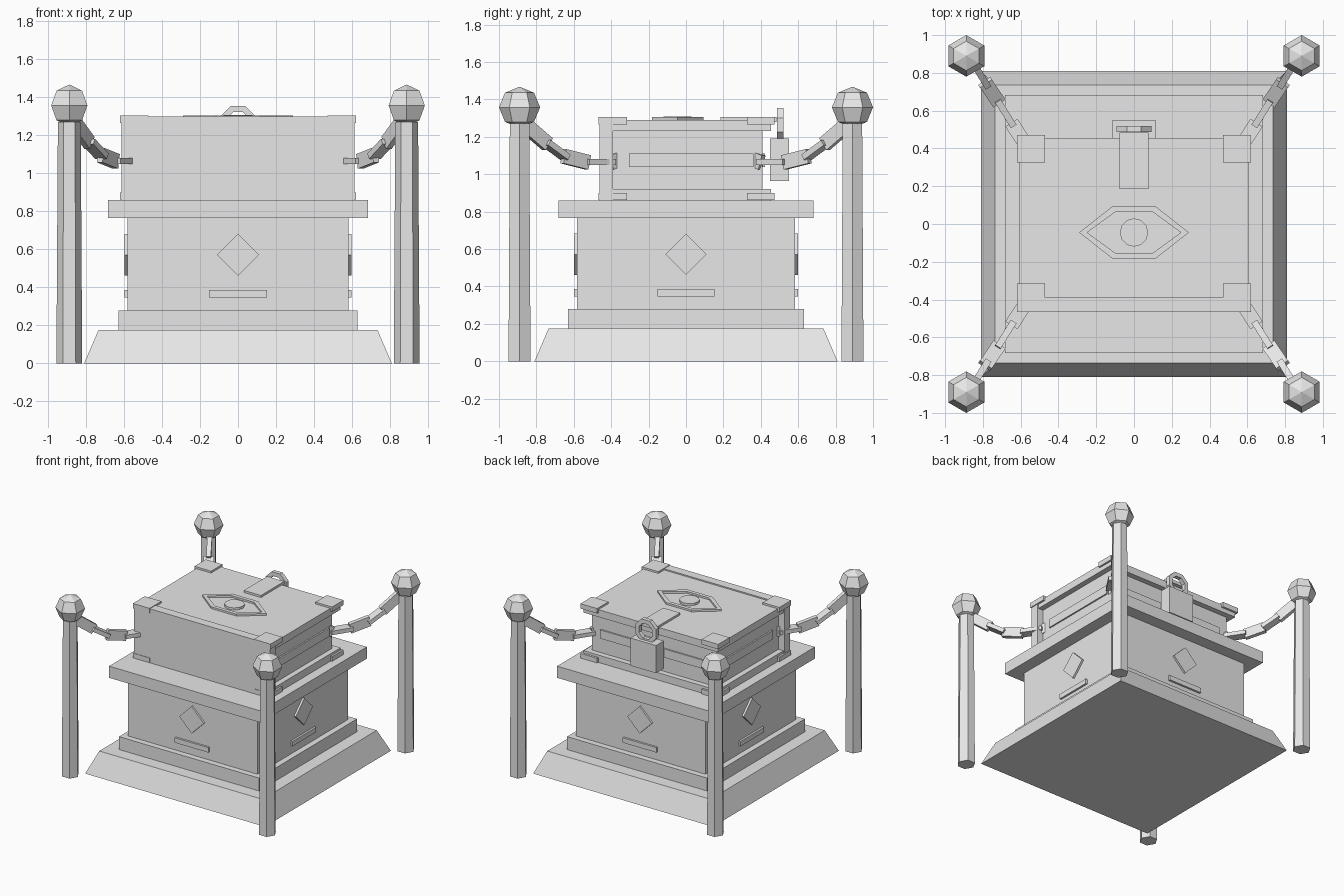
import bpy, bmesh, math
from mathutils import Vector, Matrix

if "Cube" in bpy.data.objects:
    bpy.data.objects.remove(bpy.data.objects["Cube"])

stone = bpy.data.materials.new("light_grey")
stone.diffuse_color = (0.8, 0.8, 0.8, 1)
stone.use_nodes = True
stone.node_tree.nodes["Principled BSDF"].inputs["Base Color"].default_value = stone.diffuse_color


def finish(name, bm, matrix=None):
    bmesh.ops.recalc_face_normals(bm, faces=bm.faces)
    me = bpy.data.meshes.new(name)
    bm.to_mesh(me)
    bm.free()
    me.materials.append(stone)
    ob = bpy.data.objects.new(name, me)
    if matrix:
        ob.matrix_world = matrix
    bpy.context.collection.objects.link(ob)
    return ob


def box(name, x0, x1, y0, y1, z0, z1):
    bm = bmesh.new()
    size = Vector((x1 - x0, y1 - y0, z1 - z0))
    mid = Vector((x0 + x1, y0 + y1, z0 + z1)) / 2
    bmesh.ops.create_cube(bm, size=1, matrix=Matrix.Translation(mid) @ Matrix.Diagonal(size.to_4d()))
    return finish(name, bm)


def prism(name, outer, depth, matrix, inner=None):
    """Extrude an outline along local z; an inner outline turns it into a frame."""
    bm = bmesh.new()
    rings = []
    for pts in [outer] + ([inner] if inner else []):
        rings.append([[bm.verts.new((x, y, z)) for x, y in pts] for z in (0, depth)])
    n = len(outer)
    for low, high in rings:
        for i in range(n):
            j = (i + 1) % n
            bm.faces.new((low[i], low[j], high[j], high[i]))
    for level in (0, 1):
        if inner:
            a, b = rings[0][level], rings[1][level]
            for i in range(n):
                j = (i + 1) % n
                bm.faces.new((a[i], a[j], b[j], b[i]))
        else:
            bm.faces.new(rings[0][level])
    return finish(name, bm, matrix)


def polygon(r, n, start=0.0):
    return [(r * math.cos(start + math.tau * i / n), r * math.sin(start + math.tau * i / n)) for i in range(n)]


# Pedestal: sloped plinth, step, body and top slab
bm = bmesh.new()
bmesh.ops.create_cone(bm, cap_ends=True, segments=4, radius1=0.81 * math.sqrt(2),
                      radius2=0.735 * math.sqrt(2), depth=0.175,
                      matrix=Matrix.Translation((0, 0, 0.0875)) @ Matrix.Rotation(math.pi / 4, 4, 'Z'))
finish("plinth", bm)
box("pedestal_step", -0.63, 0.63, -0.63, 0.63, 0.175, 0.28)
box("pedestal_body", -0.582, 0.582, -0.582, 0.582, 0.28, 0.765)
box("pedestal_slab", -0.683, 0.683, -0.683, 0.683, 0.765, 0.86)

# Diamond and bar ornaments on each pedestal side
diamond = polygon(0.11, 4)
bar = [(-0.152, -0.02), (0.152, -0.02), (0.152, 0.02), (-0.152, 0.02)]
for k in range(4):
    side = Matrix.Rotation(k * math.pi / 2, 4, 'Z')
    upright = Matrix.Rotation(math.pi / 2, 4, 'X')
    prism("diamond_ornament", diamond, 0.028, side @ Matrix.Translation((0, -0.57, 0.572)) @ upright)
    prism("bar_ornament", bar, 0.028, side @ Matrix.Translation((0, -0.57, 0.367)) @ upright)

# Book: spine, covers, pages and page panels
box("book_spine", -0.612, 0.612, -0.463, -0.39, 0.86, 1.30)
box("lower_cover", -0.605, 0.605, -0.39, 0.455, 0.86, 0.92)
box("upper_cover", -0.605, 0.605, -0.39, 0.455, 1.23, 1.29)
box("pages", -0.56, 0.56, -0.39, 0.41, 0.92, 1.23)
for s in (-1, 1):
    box("page_side_panel", *sorted((s * 0.55, s * 0.572)), -0.305, 0.36, 1.04, 1.11)
box("page_back_panel", -0.48, 0.48, 0.40, 0.422, 1.04, 1.11)

# Corner guards on both covers
for sx in (-1, 1):
    for y0, y1 in ((-0.467, -0.315), (0.325, 0.472)):
        for z0, z1 in ((0.862, 0.90), (1.265, 1.305)):
            box("corner_guard", *sorted((sx * 0.47, sx * 0.62)), y0, y1, z0, z1)

# Eye emblem on the upper cover
def eye(w, t, h):
    return [(-w, 0), (-t, -h), (t, -h), (w, 0), (t, h), (-t, h)]

place = Matrix.Translation((0, -0.045, 1.28))
prism("eye_frame", eye(0.29, 0.115, 0.138), 0.025, place, eye(0.248, 0.10, 0.108))
prism("eye_pupil", polygon(0.075, 12), 0.028, place)

# Clasp strap and padlock
box("clasp_strap", -0.077, 0.077, 0.185, 0.485, 1.28, 1.307)
box("padlock_body", -0.115, 0.115, 0.45, 0.55, 0.965, 1.19)
start = math.pi / 8
prism("padlock_shackle", polygon(0.10, 8, start), 0.034,
      Matrix.Translation((0, 0.52, 1.263)) @ Matrix.Rotation(math.pi / 2, 4, 'X'),
      polygon(0.065, 8, start))

# Corner posts, finials and chains
path = [Vector(p) for p in ((0.85, 0.85, 1.255), (0.785, 0.745, 1.165), (0.72, 0.65, 1.095),
                            (0.645, 0.53, 1.065), (0.56, 0.40, 1.065), (0.525, 0.35, 1.085))]
for sx in (-1, 1):
    for sy in (-1, 1):
        spot = Matrix.Translation((sx * 0.888, sy * 0.89, 0))
        bm = bmesh.new()
        bmesh.ops.create_cone(bm, cap_ends=True, segments=6, radius1=0.068, radius2=0.06, depth=1.27,
                              matrix=Matrix.Translation((0, 0, 0.635)) @ Matrix.Rotation(math.pi / 2, 4, 'Z'))
        ob = finish("post", bm, spot)
        # turn so that two post corners point along x
        if abs(max(v.co.x for v in ob.data.vertices) - 0.068) > 0.003:
            ob.data.transform(Matrix.Rotation(math.pi / 6, 4, 'Z'))
        bm = bmesh.new()
        bmesh.ops.create_uvsphere(bm, u_segments=6, v_segments=4, radius=0.11)
        ob = finish("finial", bm, spot @ Matrix.Translation((0, 0, 1.358)))
        # turn so that two finial corners point along y
        if abs(max(v.co.y for v in ob.data.vertices) - 0.11) > 0.003:
            ob.data.transform(Matrix.Rotation(math.pi / 6, 4, 'Z'))

        pts = [Vector((p.x * sx, p.y * sy, p.z)) for p in path]
        for i, (a, b) in enumerate(zip(pts, pts[1:])):
            along = (b - a).normalized()
            across = along.cross(Vector((0, 0, 1))).normalized()
            up = across.cross(along)
            rot = Matrix((along, across, up)).transposed().to_4x4()
            # links alternate between upright and flat
            w, h = (0.035, 0.078) if i % 2 == 0 else (0.076, 0.032)
            size = Matrix.Diagonal(((b - a).length + 0.015, w, h, 1))
            bm = bmesh.new()
            bmesh.ops.create_cube(bm, size=1, matrix=size)
            finish("chain_link", bm, Matrix.Translation((a + b) / 2) @ rot)
